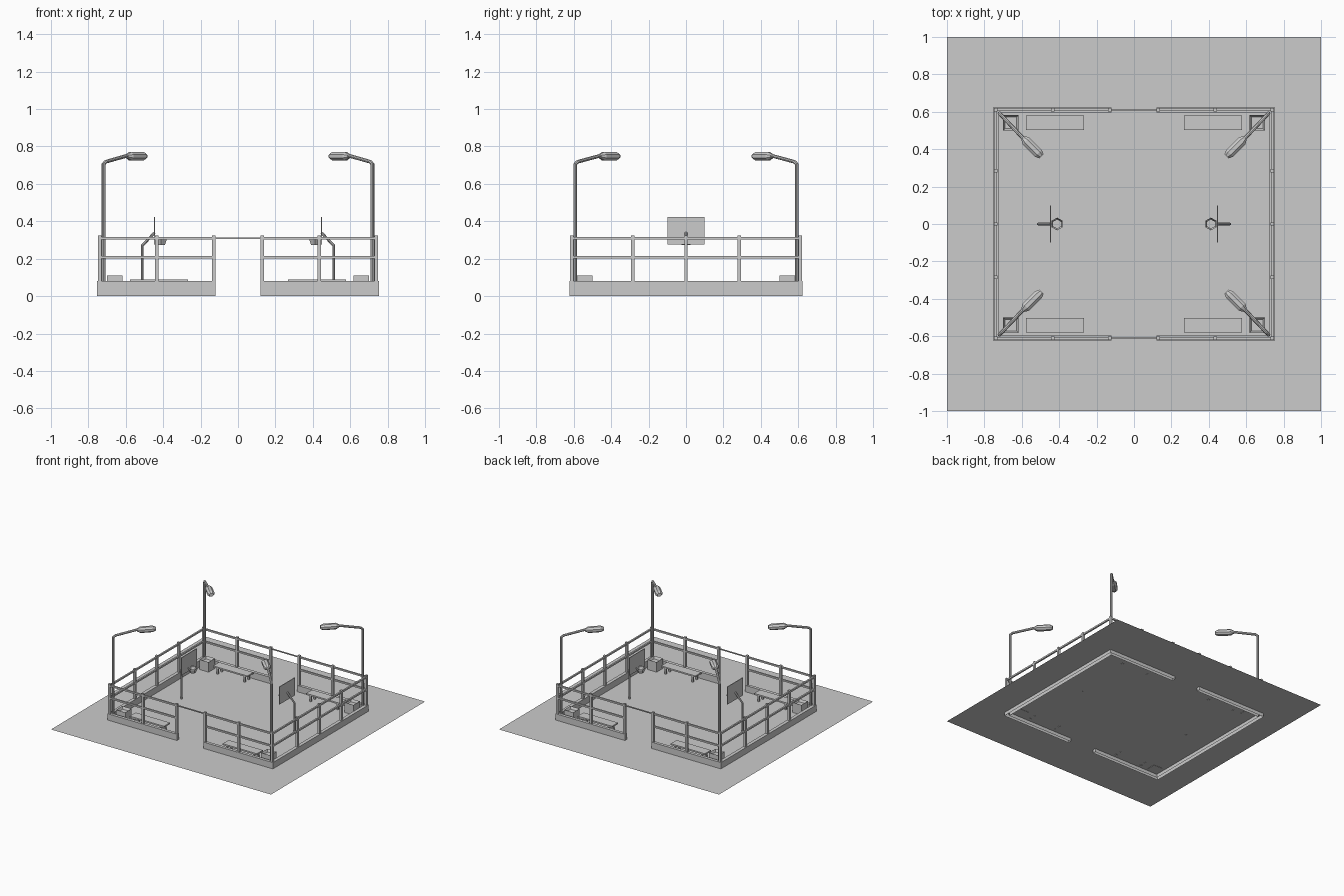
import bpy, bmesh
from math import cos, sin, pi
from mathutils import Vector

if "Cube" in bpy.data.objects:
    bpy.data.objects.remove(bpy.data.objects["Cube"])

GROUND = 0.028


def finish(name, bm):
    bmesh.ops.recalc_face_normals(bm, faces=bm.faces)
    me = bpy.data.meshes.new(name)
    bm.to_mesh(me)
    bm.free()
    ob = bpy.data.objects.new(name, me)
    bpy.context.collection.objects.link(ob)
    return ob


def add_box(bm, lo, hi):
    c = [(a + b) / 2 for a, b in zip(lo, hi)]
    vs = bmesh.ops.create_cube(bm, size=1)["verts"]
    for v in vs:
        v.co = Vector([c[i] + v.co[i] * abs(hi[i] - lo[i]) for i in range(3)])
    return vs


def tube(name, pts, r):
    cu = bpy.data.curves.new(name, "CURVE")
    cu.dimensions = "3D"
    cu.bevel_depth = r
    cu.bevel_resolution = 2
    cu.use_fill_caps = True
    sp = cu.splines.new("POLY")
    sp.points.add(len(pts) - 1)
    for p, q in zip(sp.points, pts):
        p.co = (*q, 1)
    sp.use_smooth = False
    ob = bpy.data.objects.new(name, cu)
    bpy.context.collection.objects.link(ob)
    return ob


def loft(bm, rings, caps=True):
    loops = [[bm.verts.new(p) for p in ring] for ring in rings]
    n = len(loops[0])
    for a, b in zip(loops, loops[1:]):
        for i in range(n):
            bm.faces.new((a[i], a[(i + 1) % n], b[(i + 1) % n], b[i]))
    if caps:
        bm.faces.new(loops[0])
        bm.faces.new(loops[-1])


# ground sheet
bm = bmesh.new()
bmesh.ops.create_grid(bm, x_segments=1, y_segments=1, size=1)
for v in bm.verts:
    v.co.z = GROUND
finish("ground", bm)

for s, side in ((-1, "left"), (1, "right")):
    # C-shaped kerb, open underneath
    bm = bmesh.new()
    prof = [(.12, -.622), (.753, -.622), (.753, .622), (.12, .622),
            (.12, .597), (.725, .597), (.725, -.597), (.12, -.597)]
    top = bm.faces.new([bm.verts.new((s * x, y, .08)) for x, y in prof])
    ext = bmesh.ops.extrude_edge_only(bm, edges=list(top.edges))
    for v in ext["geom"]:
        if isinstance(v, bmesh.types.BMVert):
            v.co.z = 0
    finish(side + "_kerb", bm)

    # fence posts
    bm = bmesh.new()
    spots = [(.739, y) for y in (-.61, -.285, 0, .285, .61)]
    spots += [(x, y) for x in (.435, .13) for y in (-.61, .61)]
    for x, y in spots:
        add_box(bm, (s * x - .009, y - .009, .075), (s * x + .009, y + .009, .325))
    finish(side + "_fence_posts", bm)

    # fence rails
    bm = bmesh.new()
    h = .0065
    for z in (.208, .31):
        add_box(bm, (s * .739 - h, -.61, z - h), (s * .739 + h, .61, z + h))
        for y in (-.61, .61):
            add_box(bm, (s * .739, y - h, z - h), (s * .13, y + h, z + h))
    finish(side + "_fence_rails", bm)

    # hoop pole, backboard and hexagonal basket
    tube(side + "_hoop_pole", [(s * .512, 0, GROUND - .002), (s * .512, 0, .27),
                               (s * .447, 0, .338)], .0075)
    bm = bmesh.new()
    add_box(bm, (s * .449, -.1, .277), (s * .443, .1, .422))
    finish(side + "_backboard", bm)
    bm = bmesh.new()
    rings = [[(s * .411 + r * sin(i * pi / 3), r * cos(i * pi / 3), z) for i in range(6)]
             for r, z in ((.024, .274), (.034, .3), (.034, .31))]
    loft(bm, rings, caps=False)
    finish(side + "_basket", bm)

    for t, end in ((-1, "front"), (1, "back")):
        tag = end + "_" + side

        # lamp pole and arm leaning in over the court
        tube(tag + "_lamp_pole", [(s * .719, t * .592, GROUND), (s * .719, t * .592, .705),
                                  (s * .708, t * .58, .718), (s * .585, t * .45, .753)], .01)

        # faceted lamp head
        bm = bmesh.new()
        d = Vector((-s, -t, 0)).normalized()
        p = Vector((d.y, -d.x, 0))
        o = Vector((s * .594, t * .461, .748))
        rings = []
        for a, w, hh in ((0, .014, .012), (.025, .028, .024), (.118, .028, .024), (.14, .017, .014)):
            rings.append([o + d * a + p * w * cos((i + .5) * pi / 4) +
                          Vector((0, 0, hh * sin((i + .5) * pi / 4))) for i in range(8)])
        loft(bm, rings)
        finish(tag + "_lamp_head", bm)

        # bin with recessed top
        bm = bmesh.new()
        add_box(bm, (s * .617, t * .5, GROUND - .002), (s * .7, t * .582, .11))
        bm.normal_update()
        bmesh.ops.recalc_face_normals(bm, faces=bm.faces)
        lid = max(bm.faces, key=lambda f: f.calc_center_median().z)
        bmesh.ops.inset_region(bm, faces=[lid], thickness=.014)
        for v in lid.verts:
            v.co.z -= .02
        finish(tag + "_bin", bm)

        # bench
        bm = bmesh.new()
        add_box(bm, (s * .267, t * .502, .078), (s * .578, t * .58, .09))
        for x in (.3, .545):
            for y in (.515, .567):
                add_box(bm, (s * x - .007, t * y - .007, GROUND - .002),
                        (s * x + .007, t * y + .007, .079))
        finish(tag + "_bench", bm)

# thin bars over the two entrances
for t, end in ((-1, "front"), (1, "back")):
    bm = bmesh.new()
    add_box(bm, (-.13, t * .61 - .004, .306), (.13, t * .61 + .004, .314))
    finish(end + "_entrance_bar", bm)
